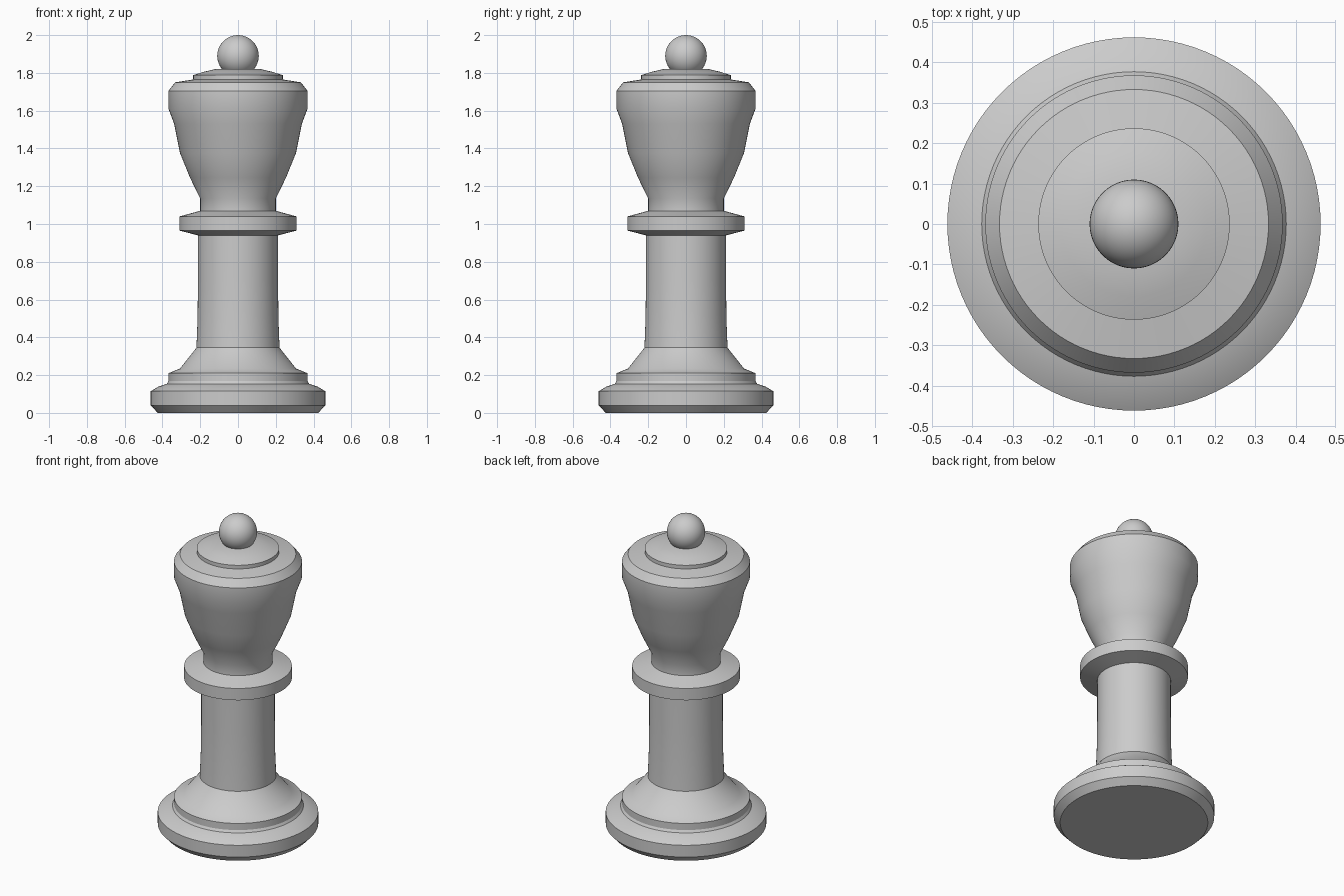
import bpy
import bmesh
import math

cube = bpy.data.objects.get("Cube")
if cube:
    bpy.data.objects.remove(cube)

SIDES = 96

stone = bpy.data.materials.new("grey")
stone.use_nodes = True
grey = (0.6, 0.6, 0.6, 1)
stone.diffuse_color = grey
stone.node_tree.nodes["Principled BSDF"].inputs["Base Color"].default_value = grey


def finish(obj, name):
    obj.name = name
    obj.data.materials.clear()
    obj.data.materials.append(stone)
    bpy.ops.object.select_all(action="DESELECT")
    obj.select_set(True)
    bpy.context.view_layer.objects.active = obj
    bpy.ops.object.shade_smooth_by_angle(angle=math.radians(31))


def lathe(name, profile):
    """Turn a (radius, height) profile around z; radius 0 closes an end."""
    bm = bmesh.new()
    verts = [bm.verts.new((r, 0, z)) for r, z in profile]
    edges = [bm.edges.new(pair) for pair in zip(verts, verts[1:])]
    bmesh.ops.spin(bm, geom=verts + edges, axis=(0, 0, 1), cent=(0, 0, 0),
                   angle=math.tau, steps=SIDES)
    bmesh.ops.remove_doubles(bm, verts=bm.verts, dist=0.0005)
    bmesh.ops.recalc_face_normals(bm, faces=bm.faces)
    # Open shells: make sure the sides point away from the axis
    if sum(f.normal.x * f.calc_center_median().x +
           f.normal.y * f.calc_center_median().y for f in bm.faces) < 0:
        bmesh.ops.reverse_faces(bm, faces=bm.faces)
    mesh = bpy.data.meshes.new(name)
    bm.to_mesh(mesh)
    bm.free()
    obj = bpy.data.objects.new(name, mesh)
    bpy.context.collection.objects.link(obj)
    finish(obj, name)


# Stepped foot with a flared skirt
lathe("base", [(0, 0), (0.425, 0), (0.462, 0.04), (0.462, 0.115),
               (0.42, 0.14), (0.377, 0.154), (0.368, 0.168), (0.368, 0.21),
               (0.307, 0.235), (0.22, 0.345)])

# Slightly tapered column
lathe("shaft", [(0.22, 0.345), (0.214, 0.5), (0.212, 0.7), (0.212, 0.94)])

# Ring under the head
lathe("collar", [(0.212, 0.94), (0.31, 0.965), (0.31, 1.04), (0.2, 1.07)])

# Flaring head with a bevelled rim
lathe("head", [(0.2, 1.07), (0.2, 1.135), (0.254, 1.245), (0.307, 1.375),
               (0.338, 1.53), (0.368, 1.61), (0.368, 1.705),
               (0.333, 1.75), (0.237, 1.765)])

# Low domed lid
lathe("crown_lid", [(0.237, 1.765), (0.237, 1.788), (0.18, 1.806),
                    (0.12, 1.82), (0, 1.825)])

# Ball on top
bpy.ops.mesh.primitive_uv_sphere_add(segments=48, ring_count=24, radius=0.11,
                                     location=(0, 0, 1.89))
finish(bpy.context.object, "finial_ball")
